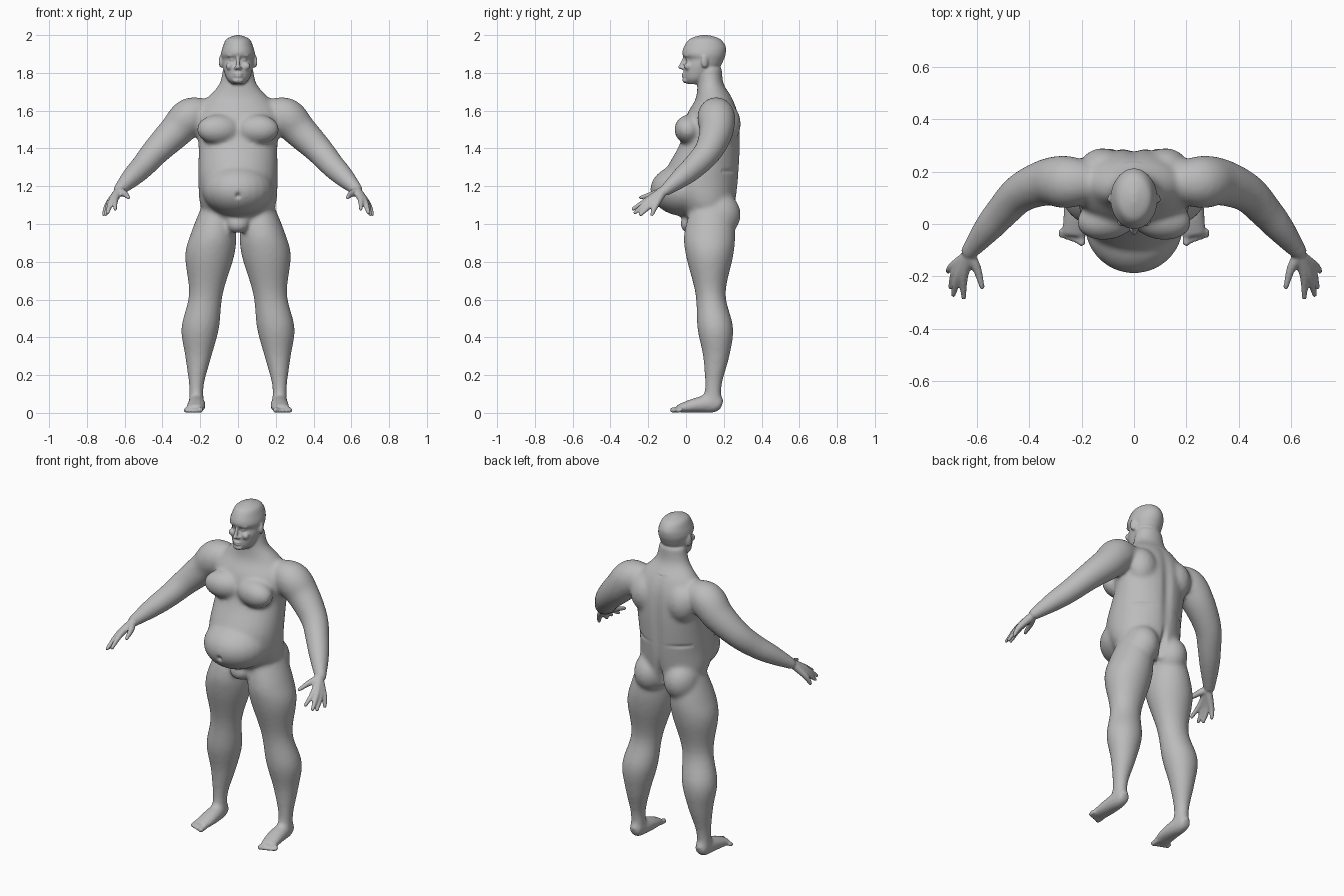
import bpy, bmesh, math
from mathutils import Vector, Matrix

if "Cube" in bpy.data.objects:
    bpy.data.objects.remove(bpy.data.objects["Cube"], do_unlink=True)


def smooth_curve(knots, steps=5):
    """Smooth path through the knots, which are vectors of any length."""
    knots = [Vector(knot) for knot in knots]
    path = []
    for i, (start, end) in enumerate(zip(knots, knots[1:])):
        before = knots[max(i - 1, 0)]
        after = knots[min(i + 2, len(knots) - 1)]
        leave, arrive = (end - before) / 2, (after - start) / 2
        for k in range(steps):
            t = k / steps
            ease = t * t * (3 - 2 * t)
            path.append(start * (1 - ease) + end * ease
                        + leave * t * (1 - t) ** 2 - arrive * t * t * (1 - t))
    return path + [knots[-1]]


def skin_rings(bm, rings):
    """Close a row of oval rings, each given as centre, across and up vectors."""
    count = 32
    angles = [math.tau * k / count for k in range(count)]
    loops = [[bm.verts.new(centre + across * math.cos(a) + up * math.sin(a)) for a in angles]
             for centre, across, up in rings]
    for low, high in zip(loops, loops[1:]):
        for k in range(count):
            bm.faces.new((low[k], low[k - 1], high[k - 1], high[k]))
    bm.faces.new(loops[0])
    bm.faces.new(reversed(loops[-1]))


def column(bm, profile, side=1):
    """Level ovals from rows of (height, front y, back y, half width, x)."""
    rings = []
    for height, front, back, half, x in smooth_curve(profile):
        centre = Vector((x * side, (front + back) / 2, height))
        rings.append((centre, Vector((half, 0, 0)), Vector((0, (back - front) / 2, 0))))
    skin_rings(bm, rings)


def tube(bm, points, widths, heights, side):
    """Ovals square to a path."""
    rows = smooth_curve([(*p, w, h) for p, w, h in zip(points, widths, heights)])
    path = [Vector((row[0] * side, row[1], row[2])) for row in rows]
    rings = []
    for i, row in enumerate(rows):
        along = path[min(i + 1, len(path) - 1)] - path[max(i - 1, 0)]
        across = along.cross(Vector((0, 0, 1))).normalized()
        up = across.cross(along).normalized()
        rings.append((path[i], across * row[3], up * row[4]))
    skin_rings(bm, rings)


def blob(bm, location, size, side=1, tilt=0):
    x, y, z = location
    matrix = (Matrix.Translation((x * side, y, z)) @ Matrix.Rotation(tilt * side, 4, 'Z')
              @ Matrix.Diagonal((*size, 1)))
    bmesh.ops.create_uvsphere(bm, u_segments=24, v_segments=16, radius=1, matrix=matrix)


def digit(bm, points, thick, thin, side):
    """Evenly tapered finger, toe or nose with a round tip."""
    last = len(points) - 1
    radii = [thick + (thin - thick) * i / last for i in range(last + 1)]
    tube(bm, points, radii, radii, side)
    blob(bm, points[-1], (thin, thin, thin), side)


def fuse(bm, name, voxel, rounds):
    """Merge all overlapping parts into one soft skin."""
    raw = bpy.data.meshes.new(name + "_raw")
    bm.to_mesh(raw)
    bm.free()
    holder = bpy.data.objects.new(name + "_raw", raw)
    bpy.context.scene.collection.objects.link(holder)
    merge = holder.modifiers.new("Merge", 'REMESH')
    merge.mode = 'VOXEL'
    merge.voxel_size = voxel
    soften = holder.modifiers.new("Soften", 'SMOOTH')
    soften.factor = 0.5
    soften.iterations = rounds
    depsgraph = bpy.context.evaluated_depsgraph_get()
    mesh = bpy.data.meshes.new_from_object(holder.evaluated_get(depsgraph))
    bpy.data.objects.remove(holder, do_unlink=True)
    bpy.data.meshes.remove(raw)
    mesh.name = name
    return mesh


# Large soft masses: torso, belly, limbs
bm = bmesh.new()
torso = [(1, .02, .23, .14, 0), (1.1, -.05, .26, .2, 0), (1.24, -.12, .28, .21, 0),
         (1.43, -.03, .29, .21, 0), (1.57, 0, .28, .23, 0), (1.66, .05, .25, .17, 0),
         (1.74, .06, .2, .1, 0), (1.83, .06, .19, .08, 0)]
column(bm, torso)
belly_size = (.19, .19, .14)
blob(bm, (0, 0, 1.18), belly_size)
groin_size = (.06, .05, .05)
blob(bm, (0, .02, 1), groin_size)

leg = [(1.1, .03, .24, .08, .11), (.95, -.01, .26, .12, .13), (.83, 0, .25, .13, .15),
       (.63, .05, .21, .09, .17), (.45, .06, .25, .1, .2), (.3, .09, .23, .07, .21),
       (.15, .1, .19, .04, .22), (.05, .09, .19, .04, .22)]
arm = [(.15, .16, 1.59), (.25, .16, 1.57), (.33, .16, 1.49), (.43, .12, 1.39),
       (.5, .05, 1.31), (.56, -.02, 1.25), (.64, -.12, 1.17)]
arm_radii = [.07, .1, .09, .075, .065, .055, .03]
foot = [(.22, .19, .04), (.22, .15, .05), (.22, .05, .04), (.23, -.05, .02)]
foot_widths = [.03, .04, .05, .05]
foot_heights = [.03, .05, .04, .02]
for side in (1, -1):
    column(bm, leg, side)
    tube(bm, arm, arm_radii, arm_radii, side)
    tube(bm, foot, foot_widths, foot_heights, side)
    # Chest, shoulder blade and buttock
    blob(bm, (.1, .02, 1.5), (.12, .08, .08), side, -.2)
    blob(bm, (.12, .21, 1.53), (.09, .08, .11), side)
    blob(bm, (.1, .17, 1.05), (.1, .12, .12), side)
mass = fuse(bm, "body_mass", .011, 10)

# Head, face, fingers and toes set into the masses
bm = bmesh.new()
bm.from_mesh(mass)
bpy.data.meshes.remove(mass)
head = [(1.74, .01, .08, .03, 0), (1.77, -.01, .13, .06, 0), (1.83, -.01, .18, .08, 0),
        (1.87, 0, .2, .085, 0), (1.9, -.02, .21, .09, 0), (1.94, -.01, .21, .08, 0),
        (1.98, .02, .18, .06, 0), (2, .08, .12, .01, 0)]
column(bm, head)
nose = [(0, -.01, 1.88), (0, -.02, 1.85), (0, -.03, 1.83)]
digit(bm, nose, .008, .012, 1)
lip_size = (.023, .011, .005)
for height in (1.782, 1.794):
    blob(bm, (0, -.012, height), lip_size)
chin_size = (.03, .02, .015)
blob(bm, (0, 0, 1.76), chin_size)

wrist = (.63, -.12, 1.175)
knuckles = [(.65, -.2, 1.13), (.67, -.2, 1.12), (.68, -.18, 1.11), (.69, -.16, 1.1), (.6, -.17, 1.16)]
tips = [(.65, -.28, 1.08), (.69, -.27, 1.06), (.7, -.24, 1.05), (.71, -.18, 1.05), (.58, -.24, 1.14)]
for side in (1, -1):
    for knuckle, tip in zip(knuckles, tips):
        digit(bm, [wrist, knuckle, tip], .024, .01, side)
    # Toes, the big one on the inside
    for k in range(5):
        x = .2 + .019 * k
        radius = .011 if k else .015
        root, end = (x, -.02, .02), (x, -.07 + .007 * k, radius)
        digit(bm, [root, end], radius, radius, side)
    # Ear, eye, brow, nostril and cheek
    blob(bm, (.09, .1, 1.86), (.01, .02, .035), side, .4)
    blob(bm, (.03, .01, 1.87), (.015, .012, .01), side)
    blob(bm, (.035, 0, 1.89), (.025, .01, .006), side, .3)
    blob(bm, (.012, -.016, 1.825), (.009, .011, .008), side)
    blob(bm, (.045, .01, 1.835), (.02, .02, .02), side)
body = fuse(bm, "body", .0065, 3)


def falloff(value, centre, width):
    return math.exp(-((value - centre) / width) ** 2)


# Spine, seat, waist folds and navel pressed into the skin
for vert in body.vertices:
    x, y, z = vert.co
    if y > .19 and z < 1.68:
        spine = .012 * falloff(x, 0, .03) * falloff(z, 1.4, .25)
        seat = .03 * falloff(x, 0, .015) * falloff(z, 1.05, .08)
        fold = .007 * falloff(z, 1.28, .01) * falloff(abs(x), .14, .06)
        vert.co.y -= spine + seat + fold
    if y < -.1 and z < 1.2:
        vert.co.y += .016 * falloff(x, 0, .012) * falloff(z, 1.15, .014)
    vert.co.z = max(z, 0)

# One plain grey skin
skin = bpy.data.materials.new("plain_grey")
skin.use_nodes = True
grey = (.5, .5, .5, 1)
skin.diffuse_color = grey
skin.node_tree.nodes["Principled BSDF"].inputs["Base Color"].default_value = grey
body.materials.clear()
body.materials.append(skin)
for face in body.polygons:
    face.use_smooth = True
    face.material_index = 0
bpy.context.scene.collection.objects.link(bpy.data.objects.new("body", body))
